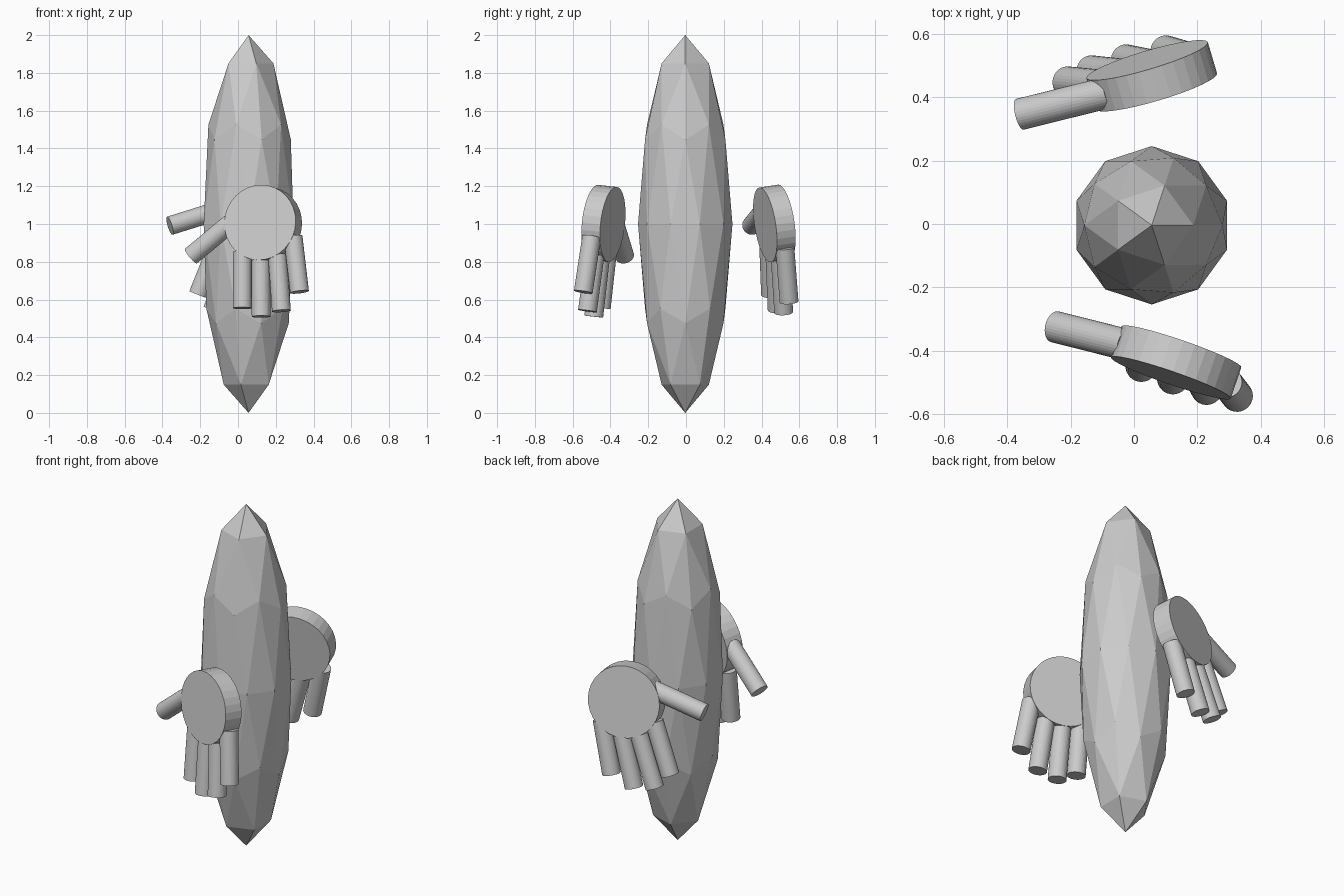
import bpy
from math import radians, sin, cos
from mathutils import Vector

if "Cube" in bpy.data.objects:
    bpy.data.objects.remove(bpy.data.objects["Cube"])

# Faceted egg-like body
bpy.ops.mesh.primitive_ico_sphere_add(subdivisions=2, radius=1, location=(0.056, -0.004, 1.0))
body = bpy.context.object
body.name = "body"
body.scale = (0.25, 0.25, 1.0)


def rod(name, a, b, radius):
    """Flat-shaded 32-sided cylinder running from a to b."""
    d = b - a
    bpy.ops.mesh.primitive_cylinder_add(vertices=32, radius=radius, depth=d.length,
                                        location=(a + b) / 2)
    ob = bpy.context.object
    ob.rotation_euler = d.to_track_quat('Z', 'Y').to_euler()
    ob.name = name


# Digits in the palm plane: name, start (u, v), tip (u, v)
DIGITS = [
    ("thumb", (-0.163, 0.017), (-0.398, -0.174)),
    ("index_finger", (-0.110, -0.151), (-0.100, -0.451)),
    ("middle_finger", (-0.006, -0.196), (0.007, -0.496)),
    ("ring_finger", (0.086, -0.168), (0.119, -0.466)),
    ("little_finger", (0.170, -0.070), (0.217, -0.365)),
]


def hand(prefix, centre, side, yaw, tilt, roll):
    """Disc palm plus five digits; side is -1 (front) or +1 (back)."""
    c = Vector(centre)
    yaw, tilt, roll = radians(yaw), radians(tilt), radians(roll)
    u = Vector((cos(yaw), side * sin(yaw), 0))
    out = Vector((-sin(yaw), side * cos(yaw), 0))
    v = Vector((0, 0, cos(tilt))) - out * sin(tilt)
    n = out * cos(tilt) + Vector((0, 0, sin(tilt)))

    def place(p):
        a = p[0] * cos(roll) + p[1] * sin(roll)
        b = p[1] * cos(roll) - p[0] * sin(roll)
        return c + u * a + v * b

    rod(prefix + "_palm", c - n * 0.052, c + n * 0.052, 0.2)
    for name, start, tip in DIGITS:
        rod(prefix + "_" + name, place(start), place(tip), 0.05)


# Two hands floating either side of the body
hand("front_hand", (0.133, -0.437, 1.003), -1, 19, 6, 0)
hand("back_hand", (0.056, 0.468, 1.003), 1, 16.5, 8.5, 22)
